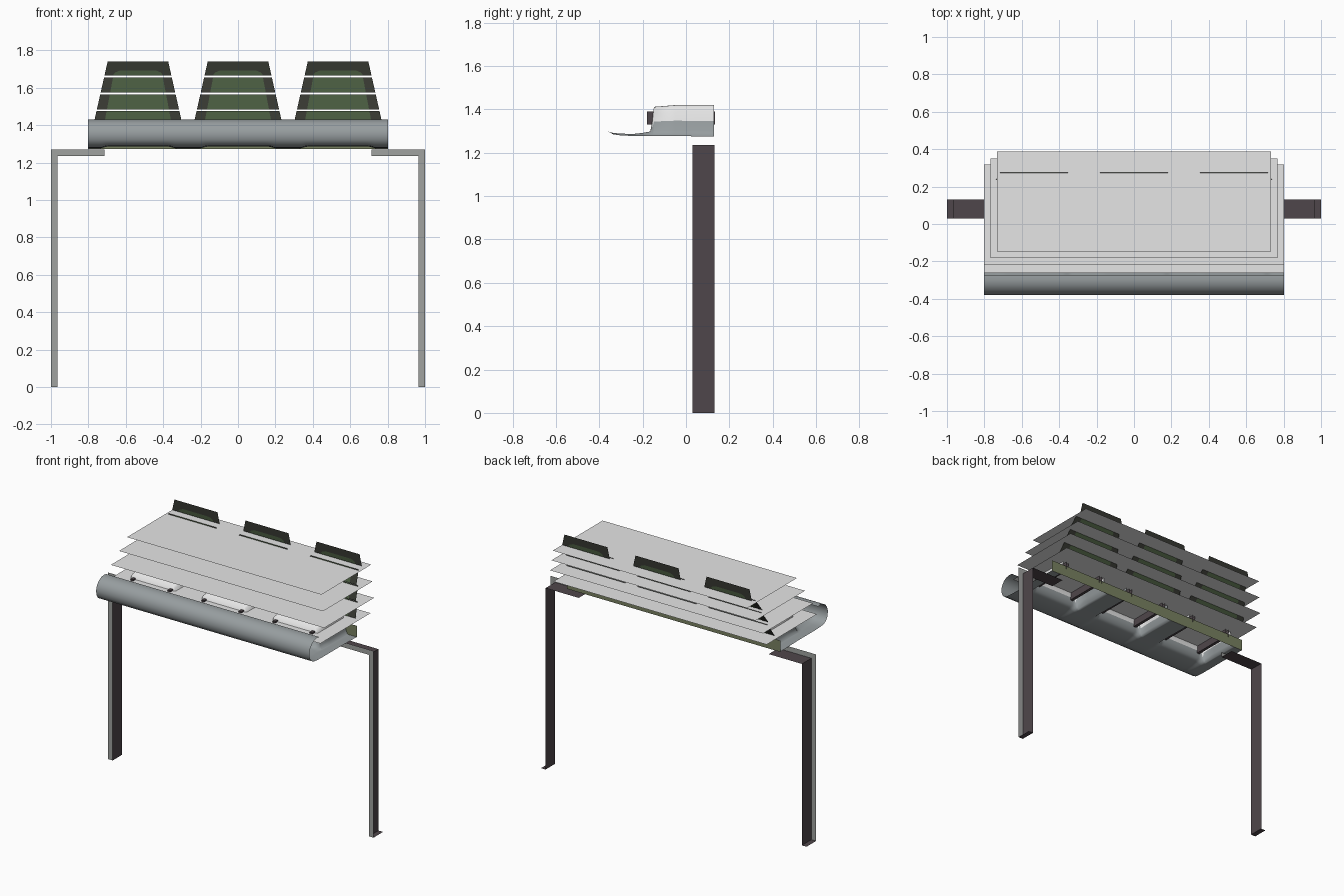
import bpy, bmesh, math

if "Cube" in bpy.data.objects:
    bpy.data.objects.remove(bpy.data.objects["Cube"])


def material(name, r, g, b):
    m = bpy.data.materials.new(name)
    m.diffuse_color = (r, g, b, 1)
    m.use_nodes = True
    m.node_tree.nodes["Principled BSDF"].inputs["Base Color"].default_value = m.diffuse_color
    return m


SHEET = material("light grey", 0.79, 0.79, 0.79)
SHELL = material("blue grey", 0.31, 0.34, 0.35)
STEEL = material("mid grey", 0.35, 0.36, 0.35)
BROWN = material("purple brown", 0.078, 0.062, 0.070)
DARK = material("dark olive", 0.036, 0.038, 0.03)
GREEN = material("leaf green", 0.062, 0.098, 0.047)
OLIVE = material("olive", 0.19, 0.22, 0.12)


def make(name, quads, mats, smooth=False):
    """quads: list of (corner list, material index)"""
    bm = bmesh.new()
    for pts, mi in quads:
        f = bm.faces.new([bm.verts.new(p) for p in pts])
        f.material_index = mi
        f.smooth = smooth
    bmesh.ops.remove_doubles(bm, verts=bm.verts, dist=1e-5)
    me = bpy.data.meshes.new(name)
    bm.to_mesh(me)
    bm.free()
    for m in mats:
        me.materials.append(m)
    ob = bpy.data.objects.new(name, me)
    bpy.context.collection.objects.link(ob)
    return ob


def rect_x(x, y0, y1, z0, z1):
    return [(x, y0, z0), (x, y1, z0), (x, y1, z1), (x, y0, z1)]


def rect_y(y, x0, x1, z0, z1):
    return [(x0, y, z0), (x1, y, z0), (x1, y, z1), (x0, y, z1)]


def rect_z(z, x0, x1, y0, y1):
    return [(x0, y0, z), (x1, y0, z), (x1, y1, z), (x0, y1, z)]


CENTRES = (-0.535, 0.0, 0.535)

# stacked thin sheets, each one stepped back and narrower than the one below
for i, (w, y0, y1, z) in enumerate([(0.803, -0.262, 0.28, 1.38), (0.803, -0.22, 0.317, 1.47),
                                    (0.768, -0.183, 0.35, 1.56), (0.732, -0.148, 0.388, 1.65)]):
    make(f"sheet_{i + 1}", [(rect_z(z, -w, w, y0, y1), 0)], [SHEET])


# back panels: tapered, cut into stepped bands, green middle inside a dark border
def outer(z):
    return 0.162 + (1.74 - z) * 0.225


def inner(z):
    if z <= 1.672:
        return 0.13 + (1.672 - z) * 0.19
    return 0.13 - 0.035 * ((z - 1.672) / 0.02) ** 2


# (y at the top, forward lean at the bottom, heights)
BANDS = [(0.205, 0.05, [1.385, 1.475]), (0.24, 0.05, [1.485, 1.565]),
         (0.275, 0.05, [1.575, 1.655]),
         (0.312, 0.0, [1.665, 1.672, 1.682, 1.688, 1.692, 1.74])]
for n, c in enumerate(CENTRES):
    quads = []
    for y, lean, zs in BANDS:
        for a, b in zip(zs, zs[1:]):
            top = b > 1.7
            cuts = [(-outer(a), -outer(b)), (-inner(a), -inner(a if top else b)),
                    (inner(a), inner(a if top else b)), (outer(a), outer(b))]
            for k in range(3):
                (l0, l1), (r0, r1) = cuts[k], cuts[k + 1]
                quads.append(([(c + l0, y - lean, a), (c + r0, y - lean, a),
                               (c + r1, y, b), (c + l1, y, b)],
                              1 if k == 1 and not top else 0))
    make(f"back_panel_{n + 1}", quads, [DARK, GREEN])

# front roll continuing into a pan with three raised recesses underneath
W = 0.803
ROLL = [(-0.272, 1.428), (-0.298, 1.431), (-0.325, 1.426), (-0.352, 1.411), (-0.37, 1.387),
        (-0.38, 1.355), (-0.374, 1.322), (-0.359, 1.298)]
PAN = [(-0.335, 1.285), (-0.30, 1.28), (-0.25, 1.278), (-0.20, 1.278), (-0.165, 1.278),
       (-0.155, 1.278), (-0.148, 1.278), (-0.05, 1.278), (0.04, 1.276), (0.13, 1.275)]
LIFT = [0.006, 0.009, 0.008, 0.014, 0.02, 0.07, 0.134, 0.142, 0.144, 0.145]


def smoothstep(t):
    t = min(1, max(0, t))
    return t * t * (3 - 2 * t)


def bump(x):
    return max(smoothstep((0.20 - abs(x - c)) / 0.045) for c in CENTRES)


N = 160
rows = [(y, z, 0) for y, z in ROLL] + [(y, z, l) for (y, z), l in zip(PAN, LIFT)]
xs = [-W + 2 * W * i / N for i in range(N + 1)]
grid = [[(x, y, z + l * bump(x)) for x in xs] for y, z, l in rows]
quads = []
for j in range(len(rows) - 1):
    for i in range(N):
        q = [grid[j][i], grid[j + 1][i], grid[j + 1][i + 1], grid[j][i + 1]]
        # recess tops showing above the lowest sheet are light grey
        light = j >= len(ROLL) and max(p[2] for p in q) > 1.38
        quads.append((q, 1 if light else 0))
make("seat_shell", quads, [SHELL, SHEET], smooth=True)

# rear beam
make("rear_beam", [(rect_y(0.132, -W, W, 1.273, 1.35), 0)], [OLIVE])

# two support bars per seat
quads = []
for c in CENTRES:
    for s in (-1, 1):
        x0, x1 = c + s * 0.14 - 0.01, c + s * 0.14 + 0.01
        quads += [(rect_x(x, -0.18, 0.134, 1.33, 1.39), 0) for x in (x0, x1)]
        quads += [(rect_z(z, x0, x1, -0.18, 0.13), 0) for z in (1.33, 1.39)]
        quads.append((rect_y(-0.18, x0, x1, 1.33, 1.39), 0))
make("support_bars", quads, [BROWN])

# legs: thin folded plate with a front flange, a foot and a short arm under the seat
for side, s in (("left", -1), ("right", 1)):
    y0, y1 = 0.03, 0.132
    make(f"{side}_leg", [
        (rect_x(s * 0.965, y0, y1, 0, 1.235), 0),
        (rect_z(1.235, s * 0.965, s * 0.715, y0, y1), 0),
        (rect_z(0, s, s * 0.965, y0, y1), 0),
        (rect_y(y0, s, s * 0.965, 0, 1.235), 1),
        (rect_y(y0, s, s * 0.715, 1.235, 1.27), 1),
    ], [BROWN, STEEL])
